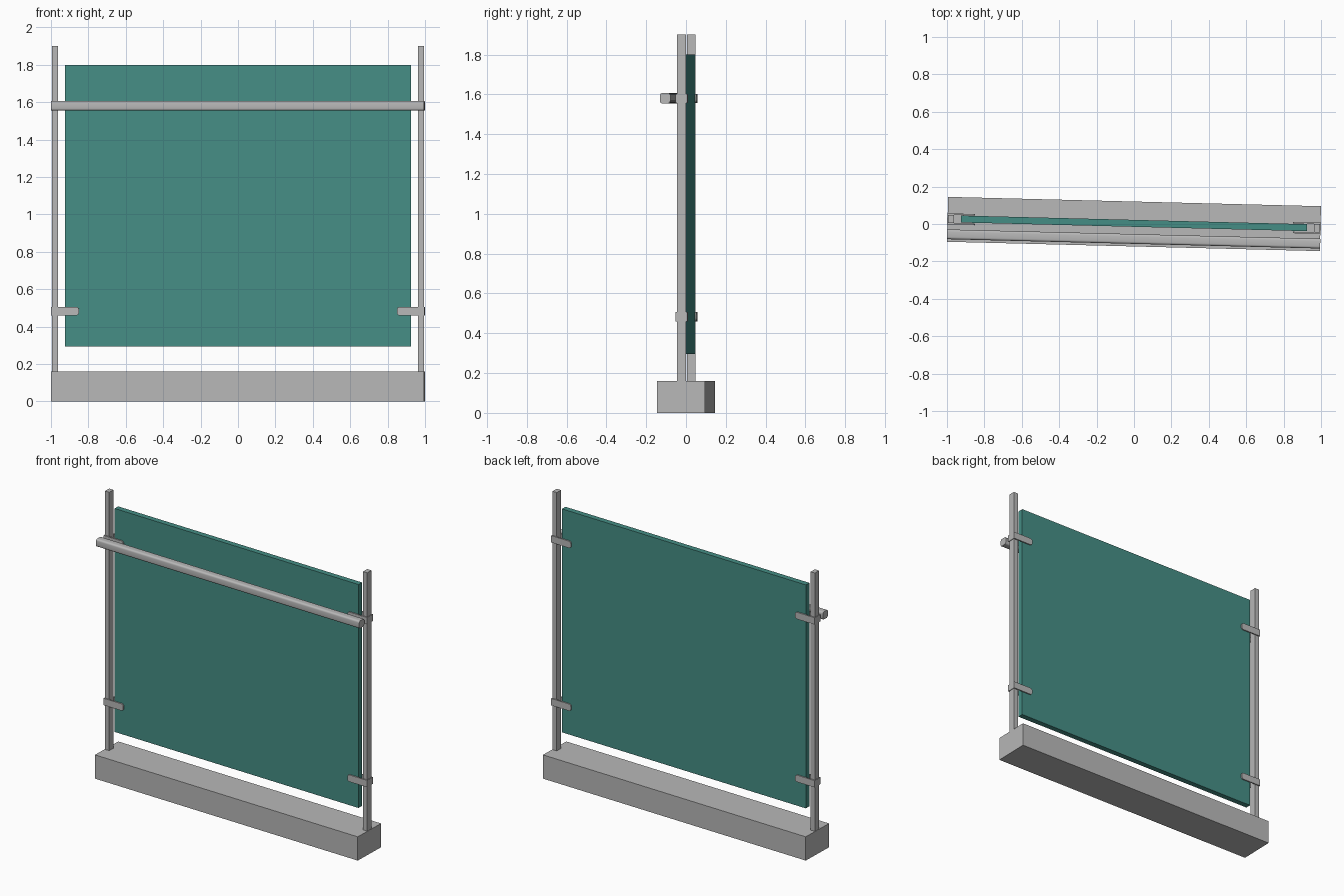
import bpy, bmesh, math
from mathutils import Matrix

cube = bpy.data.objects.get("Cube")
if cube:
    bpy.data.objects.remove(cube, do_unlink=True)

# The whole barrier stands slightly turned about the vertical
TURN = Matrix.Rotation(-0.025, 4, 'Z')


def material(name, colour):
    m = bpy.data.materials.new(name)
    m.use_nodes = True
    m.diffuse_color = (*colour, 1)
    m.node_tree.nodes["Principled BSDF"].inputs["Base Color"].default_value = (*colour, 1)
    return m


grey = material("grey_metal", (0.48, 0.48, 0.48))
teal = material("teal_panel", (0.06, 0.27, 0.235))


def finish(name, bm, mat):
    bmesh.ops.recalc_face_normals(bm, faces=bm.faces)
    mesh = bpy.data.meshes.new(name)
    bm.to_mesh(mesh)
    bm.free()
    mesh.materials.append(mat)
    obj = bpy.data.objects.new(name, mesh)
    obj.matrix_world = TURN
    bpy.context.collection.objects.link(obj)
    return obj


def add_box(bm, x, y, z):
    """Add a box given (low, high) pairs and return its vertices."""
    verts = bmesh.ops.create_cube(bm, size=1)["verts"]
    for v in verts:
        v.co = [lo + (c + 0.5) * (hi - lo) for c, (lo, hi) in zip(v.co, (x, y, z))]
    return verts


def box(name, x, y, z, mat):
    bm = bmesh.new()
    add_box(bm, x, y, z)
    return finish(name, bm, mat)


# Base and panel
box("base", (-0.997, 0.997), (-0.12, 0.12), (0, 0.16), grey)
box("panel", (-0.925, 0.925), (-0.015, 0.022), (0.295, 1.80), teal)

# Handrail with softened long edges
bm = bmesh.new()
add_box(bm, (-0.998, 0.998), (-0.106, -0.054), (1.555, 1.607))
long_edges = [e for e in bm.edges if abs(e.verts[0].co.x - e.verts[1].co.x) > 1]
bmesh.ops.bevel(bm, geom=long_edges, offset=0.012, segments=4, profile=0.5, affect='EDGES')
rail = finish("handrail", bm, grey)
bpy.ops.object.select_all(action='DESELECT')
rail.select_set(True)
bpy.context.view_layer.objects.active = rail
bpy.ops.object.shade_smooth_by_angle(angle=math.radians(40))


# Clamp: two plates with a rounded inner end, joined by a strap round the post
def clamp(name, side, z):
    bm = bmesh.new()
    half = 0.023
    for y in ((-0.028, -0.020), (0.024, 0.032)):
        verts = add_box(bm, (0.85, 0.998), y, (z - half, z + half))
        corners = [e for e in {e for v in verts for e in v.link_edges}
                   if all(v.co.x < 0.9 for v in e.verts)
                   and abs(e.verts[0].co.y - e.verts[1].co.y) > 0.001]
        bmesh.ops.bevel(bm, geom=corners, offset=0.016, segments=4, profile=0.5, affect='EDGES')
    add_box(bm, (0.992, 0.999), (-0.028, 0.032), (z - half, z + half))
    for v in bm.verts:
        v.co.x *= side
    finish(name, bm, grey)


# Posts and their clamps on both sides
for side, label in ((1, "left"), (-1, "right")):
    box(label + "_post", sorted((side * 0.963, side * 0.995)), (-0.02, 0.024), (0.16, 1.90), grey)
    clamp(label + "_lower_clamp", side, 0.483)
    clamp(label + "_upper_clamp", side, 1.58)
